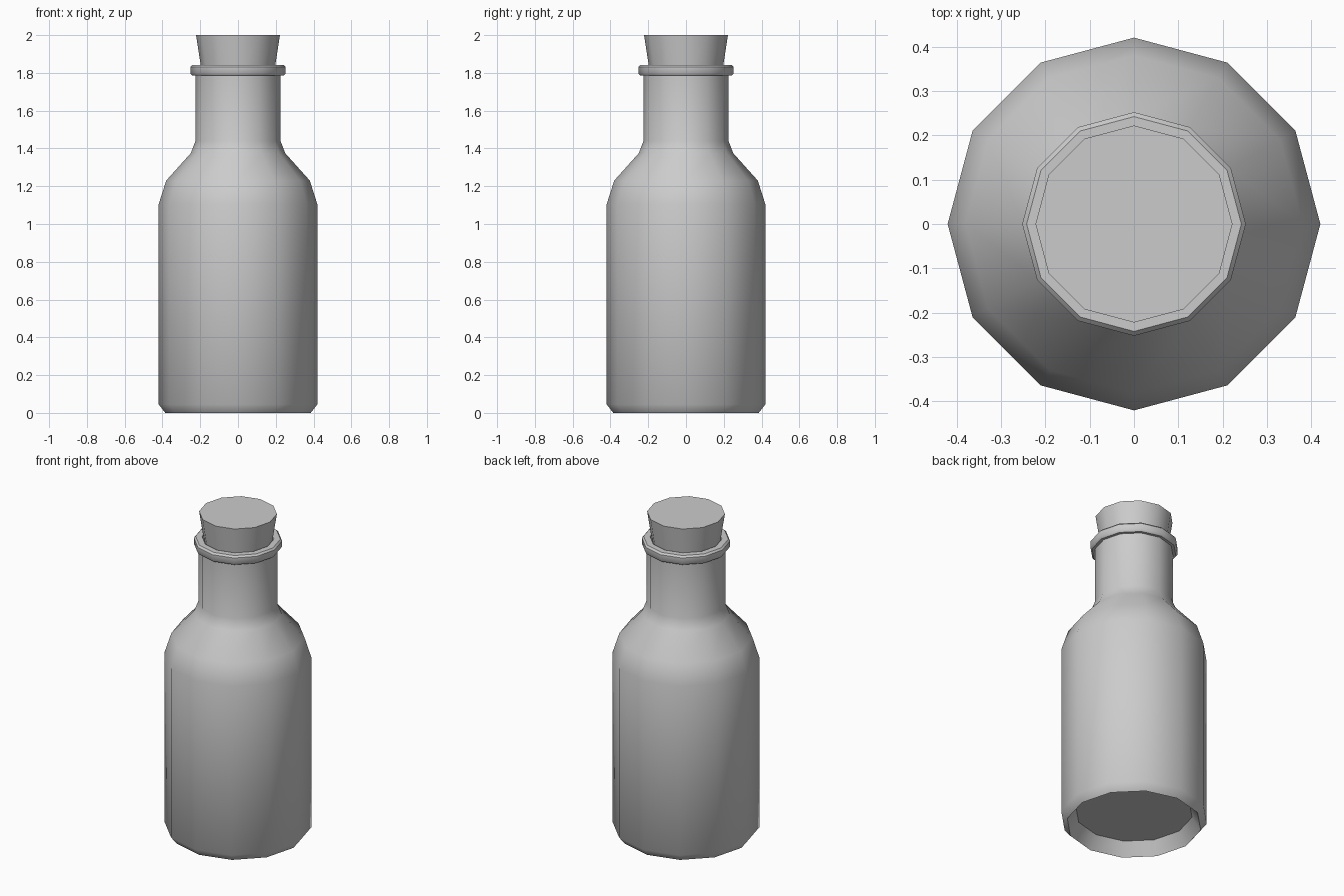
import bpy, bmesh, math

if "Cube" in bpy.data.objects:
    bpy.data.objects.remove(bpy.data.objects["Cube"])

SIDES = 12


def lathe(name, profile, angle=40):
    """Revolve an (r, z) profile around z; r = 0 collapses to a pole cap."""
    bm = bmesh.new()
    rings = []
    for r, z in profile:
        rings.append([bm.verts.new((r * math.cos(math.tau * i / SIDES),
                                    r * math.sin(math.tau * i / SIDES), z))
                      for i in range(SIDES)])
    for a, b in zip(rings, rings[1:]):
        for i in range(SIDES):
            j = (i + 1) % SIDES
            bm.faces.new((a[i], a[j], b[j], b[i]))
    # flat caps at both ends
    bm.faces.new(rings[0][::-1])
    bm.faces.new(rings[-1])
    bmesh.ops.recalc_face_normals(bm, faces=bm.faces)
    mesh = bpy.data.meshes.new(name)
    bm.to_mesh(mesh)
    bm.free()
    ob = bpy.data.objects.new(name, mesh)
    bpy.context.collection.objects.link(ob)
    bpy.ops.object.select_all(action='DESELECT')
    ob.select_set(True)
    bpy.context.view_layer.objects.active = ob
    bpy.ops.object.shade_smooth_by_angle(angle=math.radians(angle))
    return ob


# Bottle: recessed base, chamfer, body, shoulder, neck, lip, top of the mouth
lathe("bottle", [
    (0.335, 0.08), (0.385, 0), (0.42, 0.045), (0.42, 1.105), (0.38, 1.23),
    (0.25, 1.375), (0.225, 1.44), (0.225, 1.785), (0.242, 1.785),
    (0.252, 1.797), (0.252, 1.832), (0.242, 1.843), (0.205, 1.843),
    (0.19, 1.81)])

# Tapered cork stopper
lathe("cork", [(0.185, 1.76), (0.222, 2.0)])
